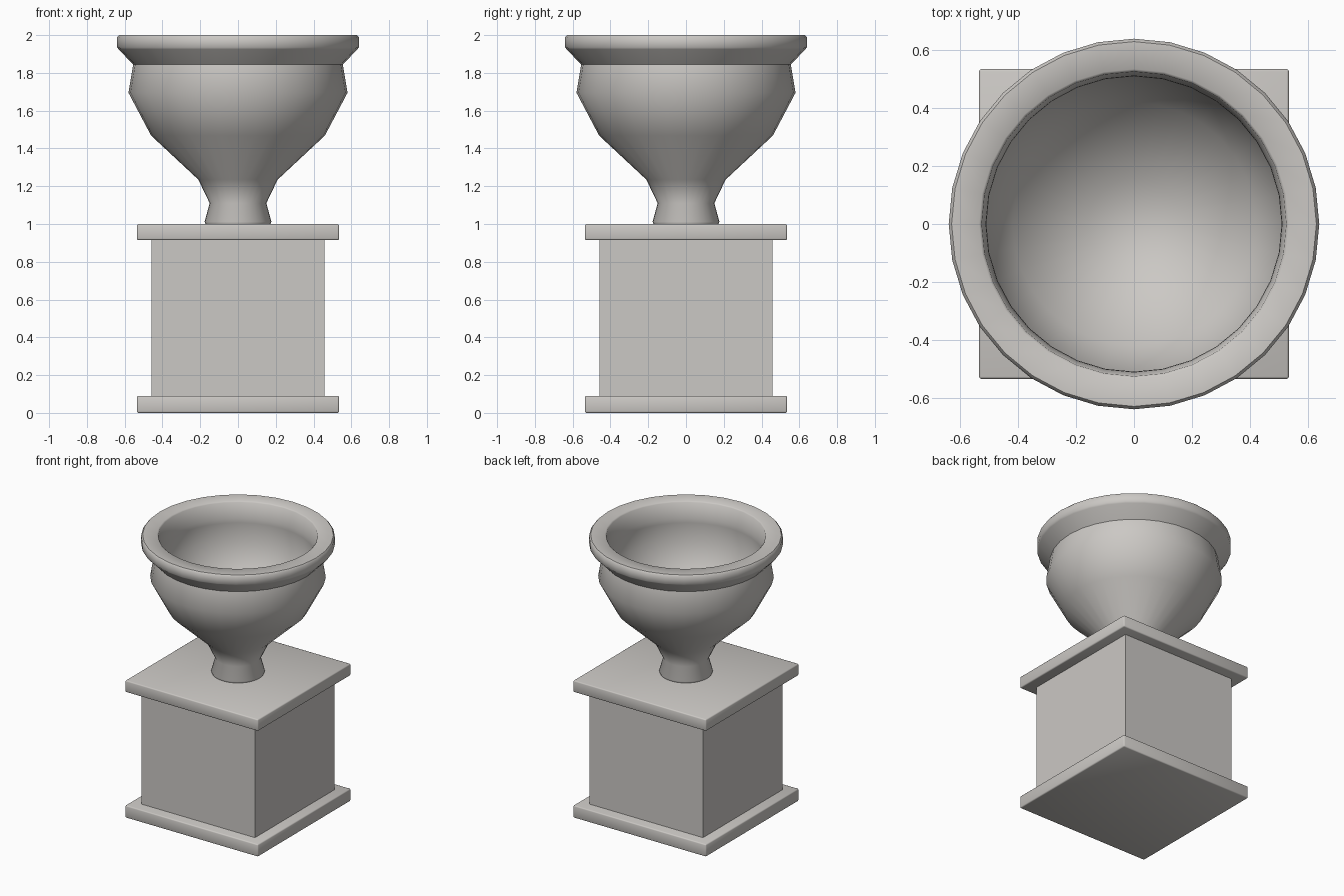
import bpy
import math

default_cube = bpy.data.objects.get("Cube")
if default_cube:
    bpy.data.objects.remove(default_cube, do_unlink=True)

# Single stone colour
STONE = (0.60, 0.58, 0.555, 1.0)
stone = bpy.data.materials.new("pale_stone")
stone.use_nodes = True
stone.diffuse_color = STONE
shader = stone.node_tree.nodes["Principled BSDF"]
shader.inputs["Base Color"].default_value = STONE
shader.inputs["Roughness"].default_value = 0.8


def activate(obj):
    bpy.ops.object.select_all(action="DESELECT")
    obj.select_set(True)
    bpy.context.view_layer.objects.active = obj


def block(name, half_width, bottom, top, bevel=0.0):
    """Square slab with softly rounded edges."""
    bpy.ops.mesh.primitive_cube_add(size=1, location=(0, 0, (bottom + top) / 2))
    obj = bpy.context.object
    obj.name = name
    obj.scale = (2 * half_width, 2 * half_width, top - bottom)
    bpy.ops.object.transform_apply(location=False, rotation=False, scale=True)
    obj.data.materials.append(stone)
    if bevel:
        mod = obj.modifiers.new("rounded_edges", "BEVEL")
        mod.width = bevel
        mod.segments = 2
        activate(obj)
        bpy.ops.object.modifier_apply(modifier=mod.name)
        bpy.ops.object.shade_smooth_by_angle(angle=math.radians(50))
    return obj


def lathe(name, profile, sides=32):
    """Revolve a (radius, height) profile around z and cap both ends."""
    verts, faces = [], []
    for r, z in profile:
        for i in range(sides):
            a = math.tau * i / sides
            verts.append((r * math.cos(a), r * math.sin(a), z))
    for row in range(len(profile) - 1):
        a, b = row * sides, (row + 1) * sides
        for i in range(sides):
            j = (i + 1) % sides
            faces.append((a + i, a + j, b + j, b + i))
    last = (len(profile) - 1) * sides
    faces.append(tuple(reversed(range(sides))))
    faces.append(tuple(range(last, last + sides)))
    mesh = bpy.data.meshes.new(name)
    mesh.from_pydata(verts, [], faces)
    mesh.materials.append(stone)
    obj = bpy.data.objects.new(name, mesh)
    bpy.context.collection.objects.link(obj)
    activate(obj)
    bpy.ops.object.shade_smooth_by_angle(angle=math.radians(50))
    return obj


# Pedestal
block("pedestal_base", 0.535, 0.0, 0.09, 0.008)
block("pedestal_body", 0.457, 0.08, 0.925)
block("pedestal_cap", 0.535, 0.915, 1.0, 0.008)

# Urn: outside from foot to rim, then inside from rim down to the floor
outside = [
    (0.172, 1.0), (0.177, 1.012), (0.15, 1.11), (0.21, 1.235),
    (0.46, 1.468), (0.58, 1.695), (0.555, 1.844),
    (0.632, 1.925), (0.64, 1.935), (0.64, 1.988), (0.63, 2.0),
]
inside = [
    (0.535, 2.0), (0.526, 1.992), (0.512, 1.88), (0.51, 1.85),
    (0.535, 1.70), (0.42, 1.50), (0.16, 1.25),
]
lathe("urn", outside + inside)
